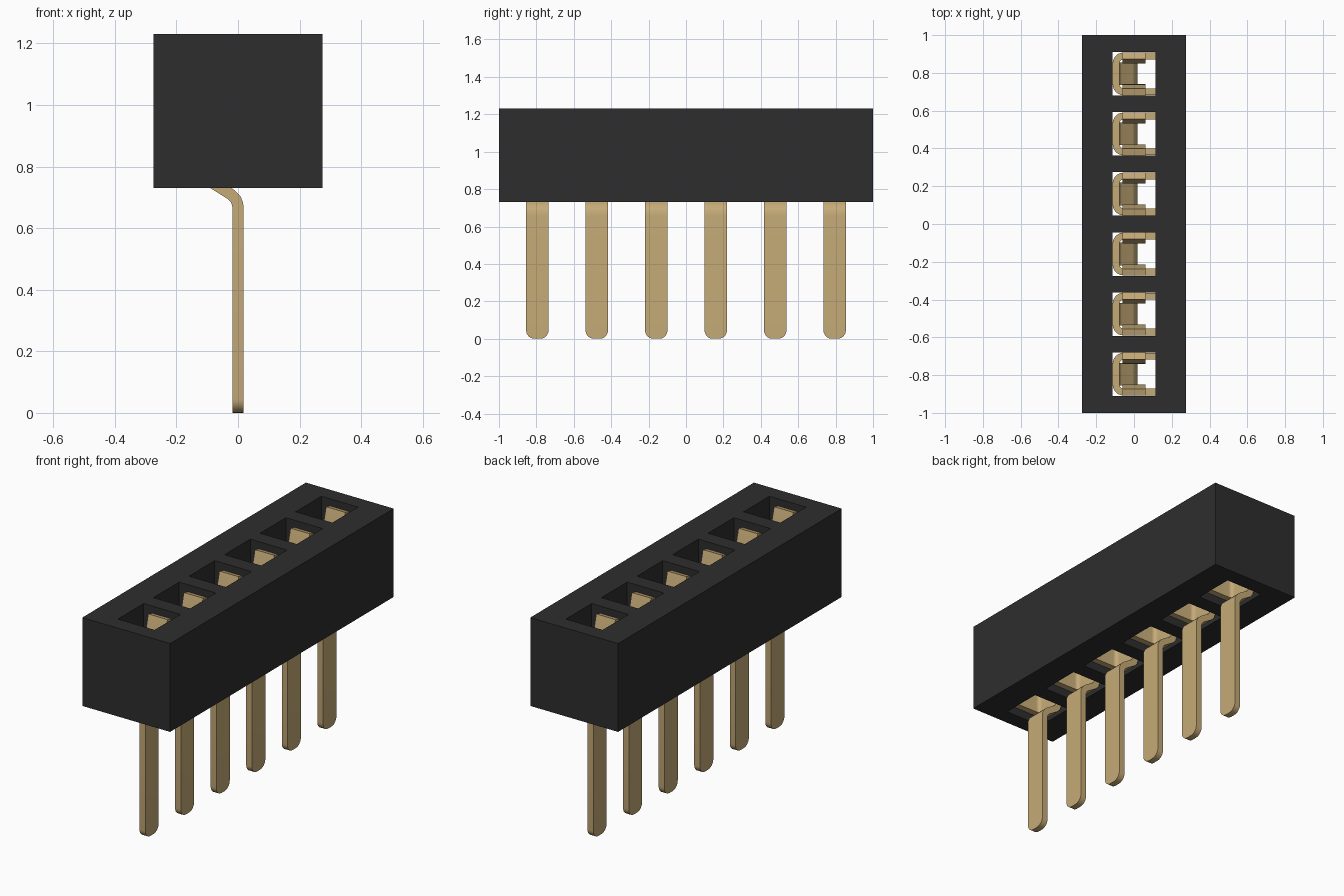
import bpy, bmesh, math
from mathutils import Vector

if "Cube" in bpy.data.objects:
    bpy.data.objects.remove(bpy.data.objects["Cube"], do_unlink=True)


def material(name, rgb):
    m = bpy.data.materials.new(name)
    m.use_nodes = True
    m.diffuse_color = (*rgb, 1)
    bsdf = m.node_tree.nodes["Principled BSDF"]
    bsdf.inputs["Base Color"].default_value = (*rgb, 1)
    bsdf.inputs["Roughness"].default_value = 0.6
    return m


BLACK = material("black plastic", (0.027, 0.027, 0.027))
GOLD = material("gold metal", (0.56, 0.405, 0.185))

PITCH, COUNT = 0.318, 6
CENTRES = [(i - (COUNT - 1) / 2) * PITCH for i in range(COUNT)]
HOLE = 0.115      # half width of a socket hole
T = 0.036         # sheet metal thickness
BOTTOM, HEIGHT = 0.73, 0.5


def ribbon(bm, path, lo, hi, to3d):
    """Sweep a sheet of thickness T along a 2D path, from lo to hi across it."""
    pts = [Vector(p) for p in path]
    rings = []
    for i, p in enumerate(pts):
        dirs = []
        if i > 0:
            dirs.append((p - pts[i - 1]).normalized())
        if i < len(pts) - 1:
            dirs.append((pts[i + 1] - p).normalized())
        d = sum(dirs, Vector((0, 0))).normalized()
        n = Vector((-d.y, d.x)) * (T / 2 / d.dot(dirs[0]))
        rings.append([bm.verts.new(to3d(q.x, q.y, w))
                      for q, w in ((p + n, lo), (p + n, hi), (p - n, hi), (p - n, lo))])
    for a, b in zip(rings, rings[1:]):
        for k in range(4):
            bm.faces.new((a[k], a[(k + 1) % 4], b[(k + 1) % 4], b[k]))
    bm.faces.new(rings[0])
    bm.faces.new(rings[-1])


def finish(bm, name, mat):
    bmesh.ops.recalc_face_normals(bm, faces=bm.faces[:])
    me = bpy.data.meshes.new(name)
    bm.to_mesh(me)
    bm.free()
    me.materials.append(mat)
    me.shade_smooth()
    me.set_sharp_from_angle(angle=math.radians(30))
    return me


def place(name, me, y=0):
    ob = bpy.data.objects.new(name, me)
    ob.location.y = y
    bpy.context.scene.collection.objects.link(ob)
    return ob


# Housing: a sheet with square openings, thickened upward
xs = [-0.275, -HOLE, HOLE, 0.275]
ys = [-1.0] + [c + s * HOLE for c in CENTRES for s in (-1, 1)] + [1.0]
bm = bmesh.new()
grid = [[bm.verts.new((x, y, BOTTOM)) for y in ys] for x in xs]
for i in range(len(xs) - 1):
    for j in range(len(ys) - 1):
        if i == 1 and j % 2 == 1:
            continue
        bm.faces.new((grid[i][j], grid[i + 1][j], grid[i + 1][j + 1], grid[i][j + 1]))
me = bpy.data.meshes.new("housing")
bm.to_mesh(me)
bm.free()
me.materials.append(BLACK)
solid = place("housing", me).modifiers.new("thickness", "SOLIDIFY")
solid.thickness, solid.offset = HEIGHT, 1

# Pin: cranked lead with a rounded tip
bm = bmesh.new()
ribbon(bm, [(-0.095, 0.82), (-0.094, 0.775), (-0.089, 0.757), (-0.078, 0.744),
            (-0.022, 0.709), (-0.008, 0.695), (-0.001, 0.678), (0, 0.655), (0, 0)],
       -0.06, 0.06, lambda a, b, w: (a, w, b))
tip = [e for e in bm.edges
       if all(v.co.z < 0.001 for v in e.verts)
       and abs(e.verts[0].co.y - e.verts[1].co.y) < 0.001]
bmesh.ops.bevel(bm, geom=tip, offset=0.045, segments=6, profile=0.5, affect="EDGES")
pin = finish(bm, "pin", GOLD)

# Cradle: U-shaped channel with rounded bends
E, R = HOLE - 0.002 - T / 2, 0.04
bend = [(-E + R - R * math.sin(a), E - R + R * math.cos(a))
        for a in (math.radians(15 * k) for k in range(7))]
half = [(HOLE - 0.002, E)] + bend
bm = bmesh.new()
ribbon(bm, half + [(x, -y) for x, y in reversed(half)], 0.775, 0.95,
       lambda a, b, w: (a, b, w))
cradle = finish(bm, "cradle", GOLD)

# Spring arms: pinch inward, then flare at the mouth
arm_path = [(0.095, 0.93), (0.093, 0.96), (0.077, 1.06), (0.073, 1.085),
            (0.074, 1.105), (0.079, 1.13), (0.096, 1.195)]
bm = bmesh.new()
for side in (-1, 1):
    ribbon(bm, arm_path, -0.06, 0.06, lambda a, b, w: (w, side * a, b))
arms = finish(bm, "spring_arms", GOLD)

for n, y in enumerate(CENTRES, 1):
    place(f"pin_{n}", pin, y)
    place(f"cradle_{n}", cradle, y)
    place(f"spring_arms_{n}", arms, y)
